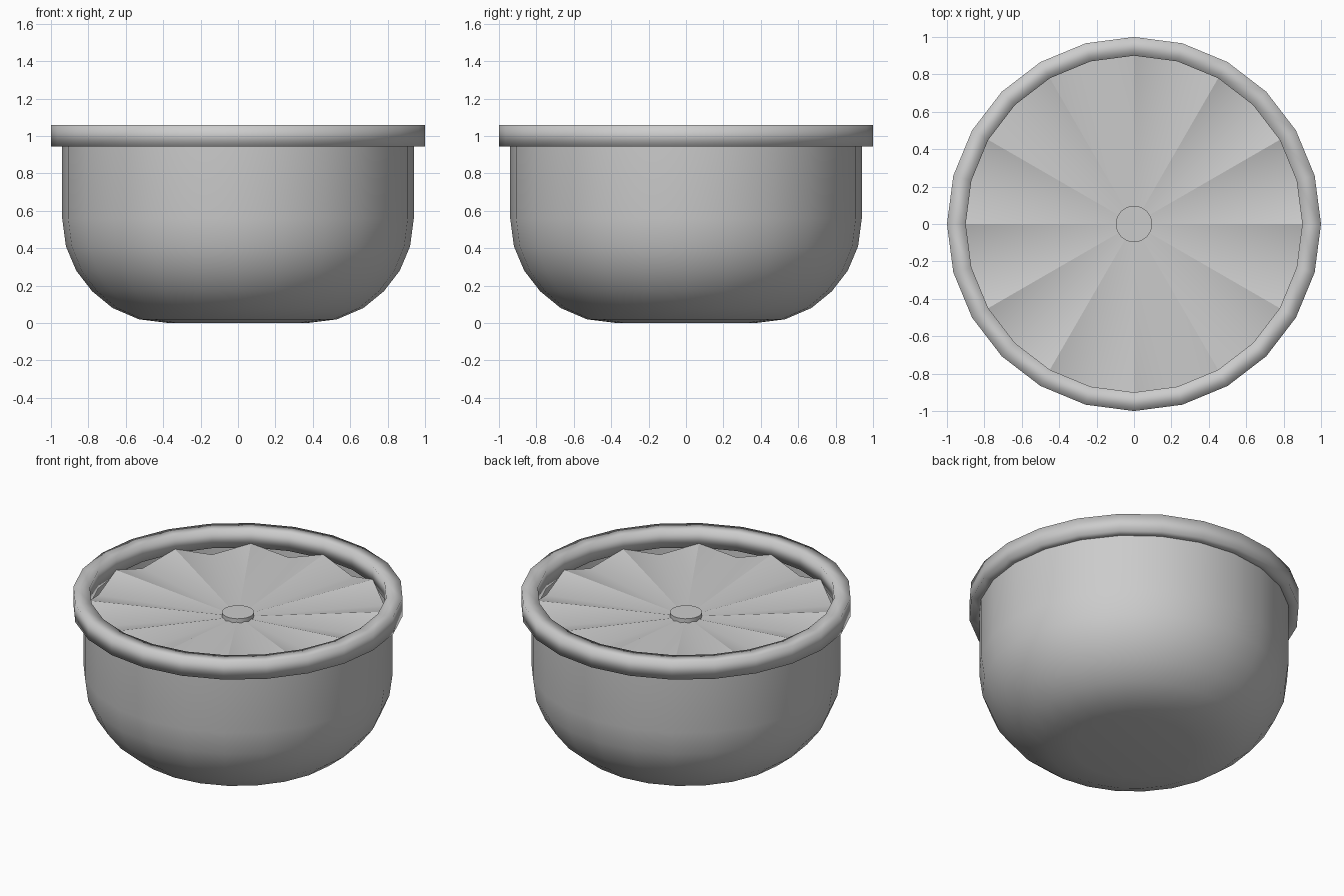
import bpy, bmesh
from math import sin, cos, tau

cube = bpy.data.objects.get("Cube")
if cube:
    bpy.data.objects.remove(cube, do_unlink=True)

SIDES = 24

grey = bpy.data.materials.new("plain_grey")
grey.use_nodes = True
grey.diffuse_color = (0.6, 0.6, 0.6, 1)
grey.node_tree.nodes["Principled BSDF"].inputs["Base Color"].default_value = (0.6, 0.6, 0.6, 1)


def finish(name, bm, smooth=True):
    mesh = bpy.data.meshes.new(name)
    for f in bm.faces:
        f.smooth = smooth
    bm.to_mesh(mesh)
    bm.free()
    mesh.materials.append(grey)
    obj = bpy.data.objects.new(name, mesh)
    bpy.context.collection.objects.link(obj)
    return obj


def ring(bm, r, z):
    return [bm.verts.new((r * cos(tau * i / SIDES), r * sin(tau * i / SIDES), z))
            for i in range(SIDES)]


def lathe(name, profile, closed=False, cap=False):
    """Turn a radius/height profile around the z axis."""
    bm = bmesh.new()
    rings = [ring(bm, r, z) for r, z in profile]
    pairs = list(zip(rings, rings[1:]))
    if closed:
        pairs.append((rings[-1], rings[0]))
    for a, b in pairs:
        for i in range(SIDES):
            j = (i + 1) % SIDES
            bm.faces.new((a[i], a[j], b[j], b[i]))
    if cap:
        bm.faces.new(rings[0][::-1])
    bmesh.ops.recalc_face_normals(bm, faces=bm.faces)
    return finish(name, bm)


# Rounded bowl with a flat foot
lathe("bowl", [(0.37, 0), (0.53, 0.02), (0.67, 0.08), (0.78, 0.17), (0.865, 0.28),
               (0.92, 0.41), (0.94, 0.56), (0.94, 0.96)], cap=True)

# Band around the mouth, softly shaded across its corners
lathe("rim", [(0.9, 0.943), (1, 0.943), (1, 1.06), (0.9, 1.06)], closed=True)

# Pleated cover: creased ridges, soft valleys
bm = bmesh.new()
hub = bm.verts.new((0, 0, 0.9))
edge = ring(bm, 0.9, 0.9)
for v in edge[::2]:
    v.co.z = 0.97
for i in range(SIDES):
    bm.faces.new((hub, edge[i], edge[(i + 1) % SIDES]))
for v in edge[::2]:
    bm.edges.get((hub, v)).smooth = False
finish("pleated_cover", bm)

# Button at the centre of the pleats
bm = bmesh.new()
bmesh.ops.create_cone(bm, cap_ends=True, segments=SIDES, radius1=0.097, radius2=0.097, depth=0.06)
bmesh.ops.translate(bm, verts=bm.verts, vec=(0, 0, 0.9))
button = finish("centre_button", bm)
bpy.context.view_layer.objects.active = button
button.select_set(True)
bpy.ops.object.shade_smooth_by_angle()
